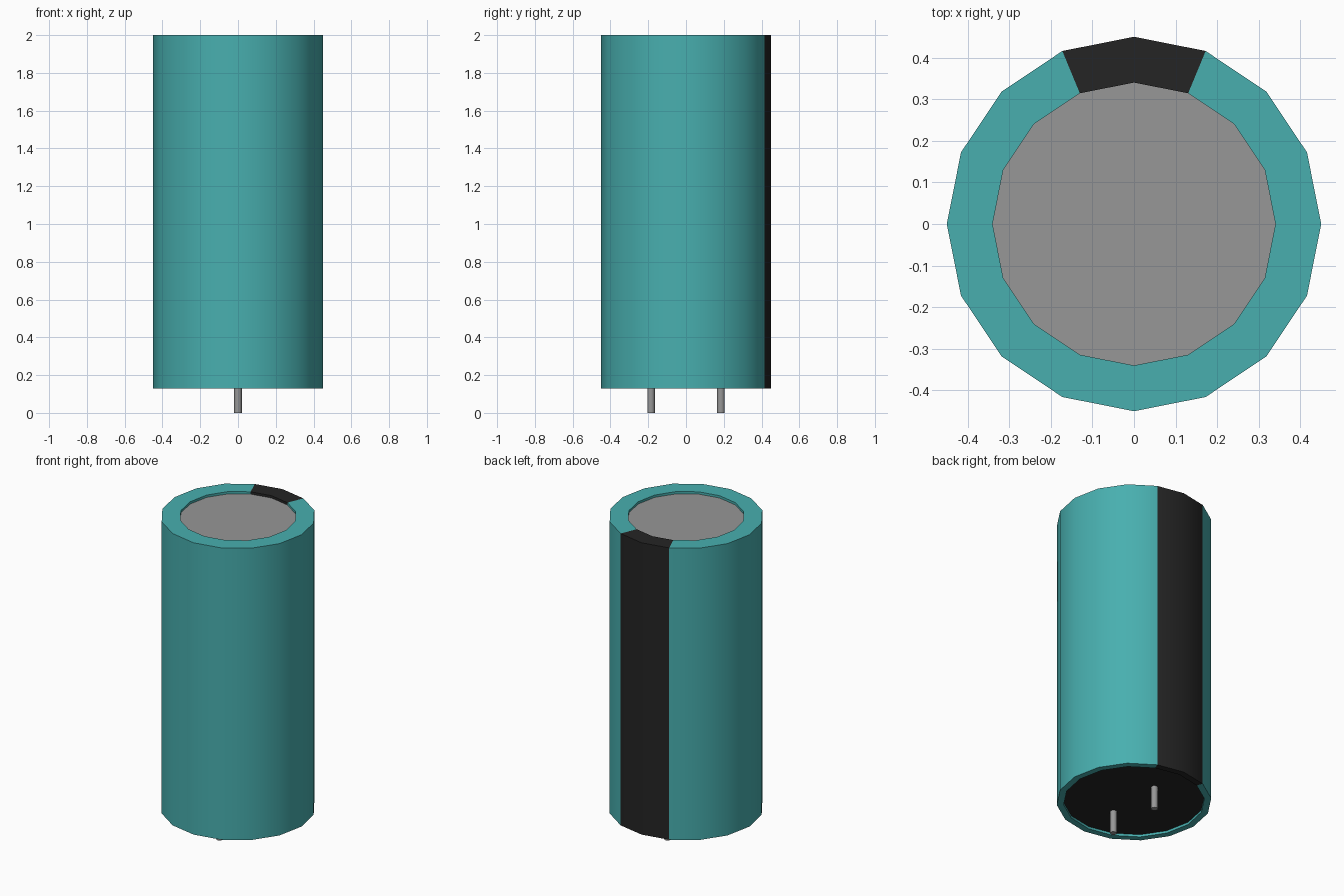
import bpy
import bmesh
import math

cube = bpy.data.objects.get("Cube")
if cube:
    bpy.data.objects.remove(cube, do_unlink=True)

SIDES = 16


def material(name, rgb):
    mat = bpy.data.materials.new(name)
    mat.use_nodes = True
    mat.diffuse_color = (*rgb, 1)
    mat.node_tree.nodes["Principled BSDF"].inputs["Base Color"].default_value = (*rgb, 1)
    return mat


teal = material("teal sleeve", (0.065, 0.43, 0.43))
black = material("black", (0.018, 0.018, 0.018))
grey = material("grey metal", (0.31, 0.31, 0.31))


def finish(bm, name, mats):
    mesh = bpy.data.meshes.new(name)
    bm.to_mesh(mesh)
    bm.free()
    for mat in mats:
        mesh.materials.append(mat)
    obj = bpy.data.objects.new(name, mesh)
    bpy.context.collection.objects.link(obj)
    bpy.ops.object.select_all(action="DESELECT")
    obj.select_set(True)
    bpy.context.view_layer.objects.active = obj
    bpy.ops.object.shade_smooth_by_angle(angle=math.radians(35))
    return obj


def ring(bm, radius, z, sides=SIDES, y=0):
    return [bm.verts.new((radius * math.cos(math.tau * i / sides),
                          y + radius * math.sin(math.tau * i / sides), z))
            for i in range(sides)]


def bridge(bm, upper, lower):
    n = len(upper)
    for i in range(n):
        j = (i + 1) % n
        bm.faces.new((upper[i], lower[i], lower[j], upper[j]))


# Sleeve: turned profile wrapping over the top and bottom rims
profile = [(0.34, 1.985), (0.34, 2.0), (0.45, 2.0),
           (0.45, 0.13), (0.41, 0.13), (0.41, 0.145)]
bm = bmesh.new()
rings = [ring(bm, r, z) for r, z in profile]
for upper, lower in zip(rings, rings[1:]):
    bridge(bm, upper, lower)
# Polarity stripe on the two rear segments
for face in bm.faces:
    c = face.calc_center_median()
    if c.y > 0 and abs(c.x) < c.y * math.tan(math.radians(22.5)):
        face.material_index = 1
finish(bm, "sleeve", [teal, black])


# Recessed end discs
def disc(name, radius, z, mat, up):
    bm = bmesh.new()
    verts = ring(bm, radius, z)
    bm.faces.new(verts if up else verts[::-1])
    finish(bm, name, [mat])


disc("top_cap", 0.34, 1.985, grey, True)
disc("bottom_seal", 0.41, 0.145, black, False)

# Wire leads
for name, y in (("front_lead", -0.185), ("rear_lead", 0.185)):
    bm = bmesh.new()
    top = ring(bm, 0.02, 0.15, 12, y)
    bottom = ring(bm, 0.02, 0.0, 12, y)
    bridge(bm, top, bottom)
    bm.faces.new(top)
    bm.faces.new(bottom[::-1])
    finish(bm, name, [grey])
